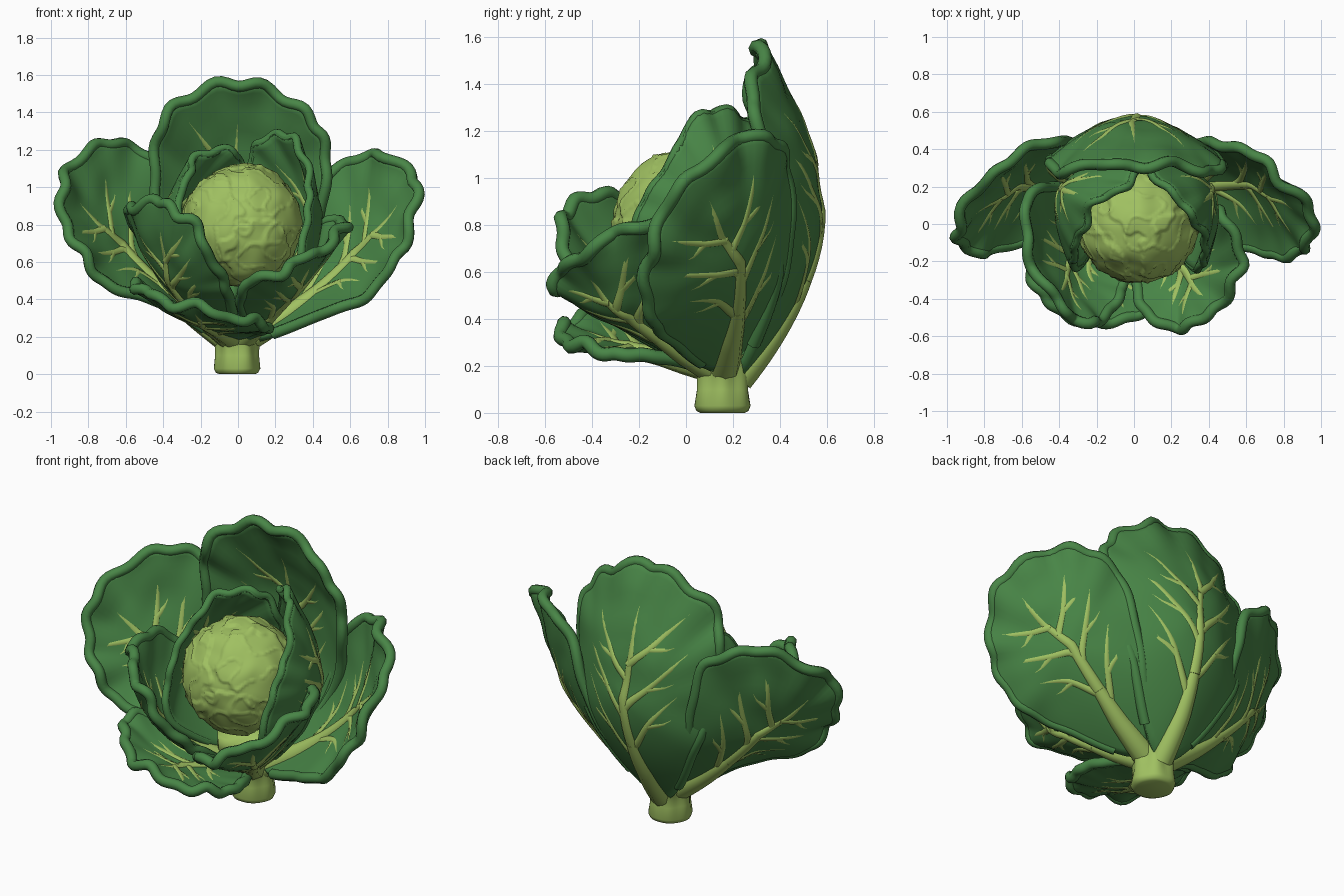
import bpy, bmesh, math, random
from mathutils import Vector, noise

if "Cube" in bpy.data.objects:
    bpy.data.objects.remove(bpy.data.objects["Cube"])

random.seed(4)

def material(name, col):
    m = bpy.data.materials.new(name)
    m.diffuse_color = (*col, 1)
    m.use_nodes = True
    m.node_tree.nodes["Principled BSDF"].inputs["Base Color"].default_value = m.diffuse_color
    return m

DARK = material("leaf_green", (0.065, 0.235, 0.062))
PALE = material("pale_green", (0.35, 0.53, 0.12))

def mesh_object(name, bm, mat):
    me = bpy.data.meshes.new(name)
    bmesh.ops.recalc_face_normals(bm, faces=bm.faces)
    bm.to_mesh(me)
    bm.free()
    me.materials.append(mat)
    for p in me.polygons:
        p.use_smooth = True
    ob = bpy.data.objects.new(name, me)
    bpy.context.collection.objects.link(ob)
    return ob

def tubes(name, paths, mat, closed=False):
    # each path is a list of (point, radius)
    cu = bpy.data.curves.new(name, 'CURVE')
    cu.dimensions = '3D'
    cu.bevel_depth = 1
    cu.bevel_resolution = 2
    cu.use_fill_caps = True
    for path in paths:
        sp = cu.splines.new('POLY')
        sp.points.add(len(path) - 1)
        sp.use_cyclic_u = closed
        for q, (p, r) in zip(sp.points, path):
            q.co = (*p, 1)
            q.radius = r
        sp.use_smooth = True
    cu.materials.append(mat)
    ob = bpy.data.objects.new(name, cu)
    bpy.context.collection.objects.link(ob)

def spline(pts, t):
    # closed smooth curve through the rim points, t in 0..1
    n = len(pts)
    t = (t % 1) * n
    i, f = int(t), t % 1
    a, b, c, d = (pts[(i + k) % n] for k in (-1, 0, 1, 2))
    return 0.5 * (2*b + (c - a)*f + (2*a - 5*b + 4*c - d)*f*f + (3*b - a - 3*c + d)*f**3)

def leaf(name, centre, rim, wave=0.022, thick=0.04, rib=0.07, edge=0.03):
    C = Vector(centre)
    P = [Vector(p) for p in rim]
    n = Vector()
    for i in range(len(P)):
        n += (P[i] - C).cross(P[(i + 1) % len(P)] - C)
    n.normalize()
    ph = random.uniform(0, 6)

    def surf(r, t):
        # bowl from the centre out to a wavy rim
        d = spline(P, t) - C
        h = d.dot(n)
        damp = (1 - math.cos(2 * math.pi * t)) / 2
        w = 2 * math.pi * t
        ruffle = wave * damp * r**4 * (math.sin(7*w + ph) + 0.6*math.sin(12*w + 2*ph))
        scallop = 1 + 0.03 * damp * r**3 * math.sin(13*w + ph)
        p = C + (d - n*h) * r * scallop + n * (h * r**1.8 + ruffle)
        return p + n * 0.02 * noise.noise(p * 6) * damp

    # blade
    bm = bmesh.new()
    R, S = 14, 80
    mid = bm.verts.new(surf(0, 0.5))
    rings = [[bm.verts.new(surf(i / R, j / S)) for j in range(S)] for i in range(1, R + 1)]
    for j in range(S):
        k = (j + 1) % S
        bm.faces.new((mid, rings[0][j], rings[0][k]))
        for a, b in zip(rings, rings[1:]):
            bm.faces.new((a[j], b[j], b[k], a[k]))
    ob = mesh_object(name, bm, DARK)
    m = ob.modifiers.new("thickness", 'SOLIDIFY')
    m.thickness, m.offset = thick, 0

    # rolled rim
    tubes(name + "_rim", [[(surf(0.985, j / 110), edge) for j in range(6, 105)]], DARK)

    # veins laid out on a flat disc, base of the leaf at (0, -1)
    def at(a, b):
        return surf(math.hypot(a, b), math.atan2(a, -b) / (2 * math.pi))

    def vein(pts, r0, r1):
        out, seg = [], 6
        for i in range(len(pts) - 1):
            for k in range(seg + (i == len(pts) - 2)):
                f = k / seg
                g = (i + f) / (len(pts) - 1)
                a = pts[i][0] * (1 - f) + pts[i + 1][0] * f
                b = pts[i][1] * (1 - f) + pts[i + 1][1] * f
                out.append((at(a, b), r0 + (r1 - r0) * g))
        return out

    top = 0.03
    paths = [vein([(0, -1), (0.02, -0.7), (0, -0.4)], rib, 0.04),
             vein([(0, -0.4), (-0.03, 0), (0.03, 0.35), (0, 0.72)], 0.04, 0.02)]
    for s in (-1, 1):
        for b0 in (-0.5, -0.12, 0.22):
            b = b0 + 0.06 * s
            k = 1 - max(0, b0) * 0.9
            paths.append(vein([(0, b), (0.25*s*k, b + 0.14), (0.48*s*k, b + 0.3),
                               (0.66*s*k, b + 0.42)], top, 0.019))
            paths.append(vein([(0.25*s*k, b + 0.14), (0.46*s*k, b + 0.13), (0.66*s*k, b + 0.17)],
                              0.026, 0.018))
    tubes(name + "_veins", paths, PALE)

# outer leaves
leaf("back_leaf", (0, 0.56, 0.85),
     [(0, 0.22, 0.15), (-0.32, 0.38, 0.55), (-0.45, 0.33, 1.0), (-0.38, 0.28, 1.40),
      (0, 0.32, 1.57), (0.37, 0.28, 1.40), (0.48, 0.3, 1.1), (0.35, 0.38, 0.6)])
leaf("right_leaf", (0.63, 0.21, 0.63),
     [(0.07, 0.16, 0.2), (0.4, -0.05, 0.3), (0.70, -0.16, 0.43), (0.88, -0.16, 0.7),
      (0.95, 0.02, 1.03), (0.72, 0.31, 1.18), (0.46, 0.43, 1.03), (0.27, 0.4, 0.55)])
leaf("left_leaf", (-0.63, 0.2, 0.68),
     [(-0.08, 0.16, 0.2), (-0.38, -0.01, 0.37), (-0.70, -0.13, 0.48), (-0.88, -0.14, 0.72),
      (-0.95, 0.0, 1.02), (-0.72, 0.3, 1.24), (-0.43, 0.44, 1.13), (-0.28, 0.4, 0.6)])
# front leaves
leaf("front_right_leaf", (0.27, -0.26, 0.42),
     [(0.03, 0.1, 0.2), (0.02, -0.18, 0.33), (0.03, -0.43, 0.47), (0.22, -0.56, 0.55),
      (0.43, -0.46, 0.66), (0.57, -0.22, 0.8), (0.48, 0.05, 0.8), (0.33, 0.1, 0.5)])
leaf("front_left_leaf", (-0.35, -0.22, 0.5),
     [(-0.05, 0.1, 0.2), (-0.04, -0.25, 0.4), (-0.1, -0.43, 0.55), (-0.23, -0.54, 0.78),
      (-0.4, -0.43, 0.92), (-0.57, -0.15, 0.89), (-0.56, 0.15, 0.83), (-0.38, 0.2, 0.5)])
leaf("low_front_leaf", (-0.18, -0.25, 0.27),
     [(-0.03, 0.1, 0.2), (0.13, -0.1, 0.24), (0.16, -0.3, 0.25), (0.04, -0.48, 0.3),
      (-0.25, -0.53, 0.36), (-0.48, -0.4, 0.42), (-0.55, -0.2, 0.48), (-0.3, 0.0, 0.34)])
# inner leaves around the head
leaf("inner_right_leaf", (0.40, 0.18, 0.78),
     [(0.08, 0.12, 0.28), (0.29, -0.22, 0.5), (0.36, -0.22, 0.8), (0.38, -0.1, 1.02),
      (0.29, 0.06, 1.27), (0.1, 0.25, 1.24), (0.02, 0.38, 0.95), (0.02, 0.33, 0.5)],
     wave=0.015, rib=0.05, edge=0.022)
leaf("inner_left_leaf", (-0.38, 0.18, 0.76),
     [(-0.08, 0.12, 0.28), (-0.28, -0.22, 0.5), (-0.32, -0.2, 0.76), (-0.3, -0.08, 0.98),
      (-0.2, 0.1, 1.17), (0, 0.24, 1.18), (0.05, 0.36, 0.9), (0.02, 0.33, 0.5)],
     wave=0.015, rib=0.05, edge=0.022)

# head: ball wrapped in overlapping pale leaves, shown as raised patches
bm = bmesh.new()
bmesh.ops.create_icosphere(bm, subdivisions=6, radius=1)
wraps = [(Vector(d).normalized(), a) for d, a in
         (((-0.8, -0.6, 0.1), 0.9), ((0.8, -0.5, 0.6), 0.75), ((0.1, 0.5, 0.9), 0.7),
          ((0.3, -0.8, -0.5), 0.65))]
for v in bm.verts:
    d = v.co.normalized()
    r = 0.31 + 0.012 * noise.noise(d * 3)
    for c, a in wraps:
        e = a + 0.18 * noise.noise(d * 4 + c * 5) - d.angle(c)
        r += 0.012 * min(1, max(0, e / 0.03))
    r += 0.009 * max(0, 1 - abs(noise.noise(d * 2.5 + Vector((3, 1, 2)))) * 14)
    v.co = Vector((0.02, 0.0, 0.79)) + Vector((d.x, d.y * 0.97, d.z * 1.02)) * r
mesh_object("head", bm, PALE)

# stem, ribbed where the leaf stalks join
bm = bmesh.new()
prev = None
for z, r, rib in ((0, 0.095, 0), (0.008, 0.112, 0.01), (0.03, 0.122, 0.02), (0.1, 0.112, 0.05),
                  (0.17, 0.112, 0.07), (0.24, 0.14, 0.09), (0.32, 0.19, 0.1), (0.4, 0.2, 0.05)):
    ring = []
    for j in range(48):
        w = 2 * math.pi * j / 48
        q = r * (1 + rib * math.cos(6 * w))
        ring.append(bm.verts.new((-0.005 + q * math.cos(w), 0.155 + q * math.sin(w), z)))
    if prev:
        for j in range(48):
            bm.faces.new((prev[j], prev[(j + 1) % 48], ring[(j + 1) % 48], ring[j]))
    else:
        bm.faces.new(ring)
    prev = ring
bm.faces.new(prev)
mesh_object("stem", bm, PALE)
